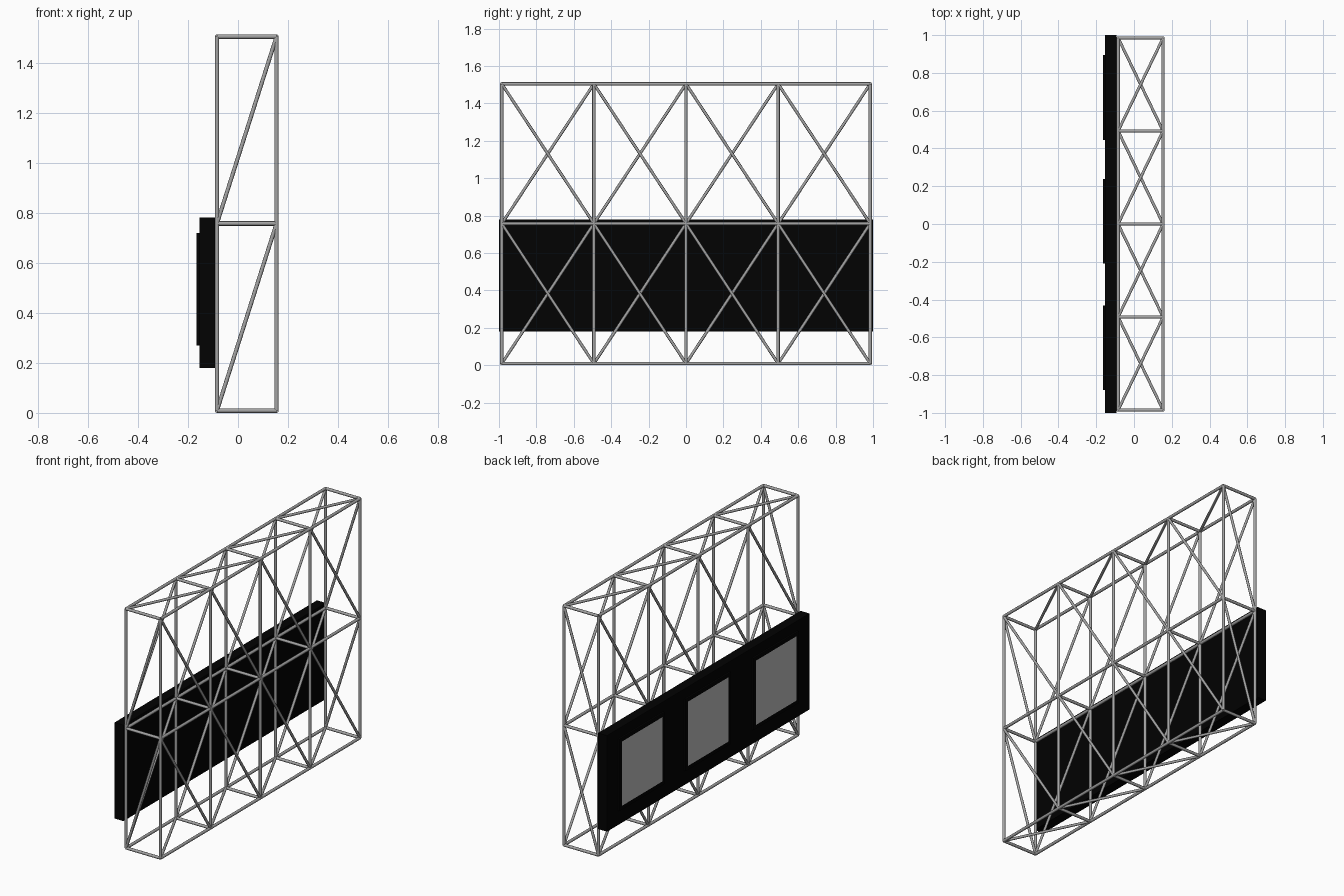
import bpy, bmesh
from mathutils import Vector

if "Cube" in bpy.data.objects:
    bpy.data.objects.remove(bpy.data.objects["Cube"], do_unlink=True)


def material(name, level):
    m = bpy.data.materials.new(name)
    m.use_nodes = True
    color = (level, level, level, 1)
    m.diffuse_color = color
    m.node_tree.nodes["Principled BSDF"].inputs["Base Color"].default_value = color
    return m


STEEL = material("steel grey", 0.37)
BLACK = material("matte black", 0.0005)
SCREEN = material("screen grey", 0.51)

BACK, FRONT = -0.084, 0.154
LEVELS = [0.009, 0.757, 1.504]
STATIONS = [-0.985 + 0.4925 * i for i in range(5)]


def finish(bm, name, mats):
    mesh = bpy.data.meshes.new(name)
    bm.to_mesh(mesh)
    bm.free()
    for m in mats:
        mesh.materials.append(m)
    obj = bpy.data.objects.new(name, mesh)
    bpy.context.collection.objects.link(obj)
    return obj


def tubes(name, bars, radius=0.009):
    """One object made of round bars between pairs of points."""
    bm = bmesh.new()
    for a, b in bars:
        a, b = Vector(a), Vector(b)
        d = b - a
        made = bmesh.ops.create_cone(bm, cap_ends=True, segments=10, radius1=radius,
                                     radius2=radius, depth=d.length)
        mat = d.to_track_quat('Z', 'Y').to_matrix().to_4x4()
        mat.translation = (a + b) / 2
        bmesh.ops.transform(bm, matrix=mat, verts=made["verts"])
    for f in bm.faces:
        f.smooth = len(f.verts) == 4
    for e in bm.edges:
        e.smooth = all(len(f.verts) == 4 for f in e.link_faces)
    return finish(bm, name, [STEEL])


def braces(name, bars):
    return tubes(name, bars, radius=0.008)


def box(name, lo, hi, mats, border=0):
    """Box, optionally with an inset coloured face on its -x side."""
    lo, hi = Vector(lo), Vector(hi)
    bm = bmesh.new()
    bmesh.ops.create_cube(bm, size=1)
    bmesh.ops.scale(bm, vec=hi - lo, verts=bm.verts)
    bmesh.ops.translate(bm, vec=(lo + hi) / 2, verts=bm.verts)
    if border:
        bm.normal_update()
        face = min(bm.faces, key=lambda f: f.normal.x)
        bmesh.ops.inset_region(bm, faces=[face], thickness=border)
        face.material_index = 1
    return finish(bm, name, mats)


# Long chords
ends = STATIONS[0], STATIONS[-1]
tubes("chords", [((x, ends[0], z), (x, ends[1], z)) for x in (BACK, FRONT) for z in LEVELS])

# Upright posts and cross bars
tubes("posts", [((x, y, LEVELS[0]), (x, y, LEVELS[-1])) for x in (BACK, FRONT) for y in STATIONS])
tubes("cross_bars", [((BACK, y, z), (FRONT, y, z)) for y in STATIONS for z in LEVELS])

# Diagonal braces
tiers = list(zip(LEVELS, LEVELS[1:]))
bays = list(zip(STATIONS, STATIONS[1:]))
braces("end_braces", [((BACK, y, a), (FRONT, y, b)) for y in ends for a, b in tiers])
braces("inner_side_braces", [((BACK, p, a), (BACK, q, b)) for p, q in bays for a, b in tiers])
braces("outer_side_braces", [((FRONT, p, b), (FRONT, q, a)) for p, q in bays for a, b in tiers])
braces("top_braces", [((BACK, p, LEVELS[-1]), (FRONT, q, LEVELS[-1])) for p, q in bays])
braces("bottom_braces", [((FRONT, p, LEVELS[0]), (BACK, q, LEVELS[0])) for p, q in bays])

# Backing board with three screens
box("backing_board", (-0.154, -1, 0.18), (-0.092, 1, 0.78), [BLACK])
for label, y in (("left", 0.67), ("middle", 0.015), ("right", -0.655)):
    box(label + "_screen", (-0.165, y - 0.224, 0.27), (-0.153, y + 0.224, 0.72),
        [BLACK, SCREEN], border=0.034)
